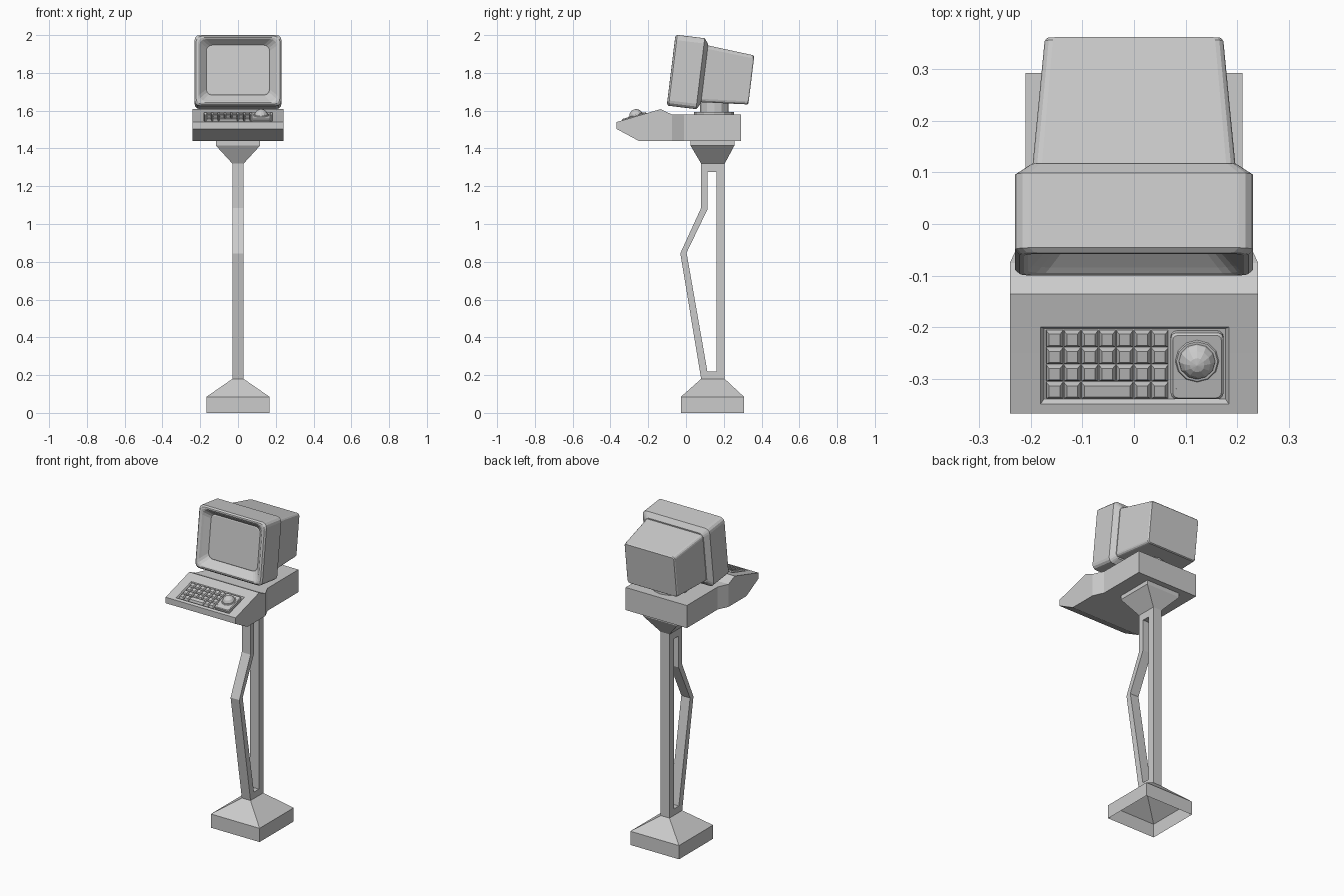
import bpy, bmesh
from math import radians, sin, cos, pi, atan2
from mathutils import Matrix, Vector

if "Cube" in bpy.data.objects:
    bpy.data.objects.remove(bpy.data.objects["Cube"])


def finish(name, bm, mat=Matrix()):
    bmesh.ops.recalc_face_normals(bm, faces=bm.faces)
    me = bpy.data.meshes.new(name)
    bm.to_mesh(me)
    bm.free()
    ob = bpy.data.objects.new(name, me)
    ob.matrix_world = mat
    bpy.context.collection.objects.link(ob)
    return ob


def add_loft(bm, rings, cap0=True, cap1=True, closed=False):
    vs = [[bm.verts.new(p) for p in r] for r in rings]
    n = len(vs[0])
    pairs = list(zip(vs, vs[1:])) + ([(vs[-1], vs[0])] if closed else [])
    for a, b in pairs:
        for i in range(n):
            j = (i + 1) % n
            bm.faces.new((a[i], a[j], b[j], b[i]))
    if not closed and cap0:
        bm.faces.new(vs[0][::-1])
    if not closed and cap1:
        bm.faces.new(vs[-1])


def loft(name, rings, mat=Matrix(), **kw):
    bm = bmesh.new()
    add_loft(bm, rings, **kw)
    return finish(name, bm, mat)


def rect(x0, x1, y0, y1, z):
    return [(x0, y0, z), (x1, y0, z), (x1, y1, z), (x0, y1, z)]


def rounded(cx, cy, hx, hy, r, z, n=3):
    pts = []
    for k, (sx, sy) in enumerate([(1, 1), (-1, 1), (-1, -1), (1, -1)]):
        for i in range(n + 1):
            a = (k + i / n) * pi / 2
            pts.append((cx + sx * (hx - r) + r * cos(a), cy + sy * (hy - r) + r * sin(a), z))
    return pts


def circle(cx, cy, r, z, n):
    return [(cx + r * cos(2 * pi * i / n), cy + r * sin(2 * pi * i / n), z) for i in range(n)]


# Foot: open-bottomed shell tapering to the column
loft("foot", [rect(-.167, .167, -.027, .307, 0), rect(-.167, .167, -.027, .307, .085),
              rect(-.03, .03, .08, .205, .18)], cap0=False)

# Column: bent frame around a long opening
outer = [(.08, .18), (-.03, .845), (.08, 1.085), (.08, 1.32), (.205, 1.32), (.205, .18)]
inner = [(.113, .22), (.003, .848), (.115, 1.08), (.115, 1.275), (.161, 1.275), (.161, .22)]
w = .03
loft("column", [[(-w, *o), (w, *o), (w, *i), (-w, *i)] for o, i in zip(outer, inner)], closed=True)

# Flared bracket under the console
loft("bracket", [rect(-.03, .03, .08, .205, 1.32), rect(-.117, .117, .024, .256, 1.415),
                 rect(-.117, .117, .024, .256, 1.445)])

# Console: sections from front to back (y, bottom, top, half width)
stations = [(-.367, 1.503, 1.54, .24), (-.25, 1.44, 1.574, .24), (-.135, 1.44, 1.608, .24),
            (-.075, 1.44, 1.58, .24), (-.01, 1.44, 1.58, .21), (.292, 1.44, 1.58, .21)]
console = loft("console", [[(-h, y, b), (h, y, b), (h, y, t), (-h, y, t)] for y, b, t, h in stations])

# Keyboard recess, cut in the frame of the sloping deck
deck = Matrix.Translation((0, -.367, 1.54)) @ Matrix.Rotation(atan2(.068, .232), 4, 'X')
cutter = loft("recess_cutter", [rect(-.174, .177, .026, .168, -.012),
                                rect(-.181, .184, .019, .175, 0),
                                rect(-.181, .184, .019, .175, .02)], deck)
cutter.hide_render = True
cutter.hide_viewport = True
cut = console.modifiers.new("recess", 'BOOLEAN')
cut.operation = 'DIFFERENCE'
cut.solver = 'EXACT'
cut.object = cutter

# Keys: seven columns, four rows, with a wide bar in the front row
bm = bmesh.new()
px, pt = .0339, .0347
for row in range(4):
    cells = [(c, 1) for c in range(7)] if row else [(0, 1), (1, 1), (2, 3), (5, 1), (6, 1)]
    for c, span in cells:
        x0, t0 = -.17 + c * px, .028 + row * pt
        x1, t1 = x0 + span * px - .001, t0 + pt - .001
        add_loft(bm, [rect(x0, x1, t0, t1, -.013), rect(x0 + .001, x1 - .001, t0 + .001, t1 - .001, -.006),
                      rect(x0 + .006, x1 - .006, t0 + .007, t1 - .004, .005)], cap0=False)
finish("keys", bm, deck)

# Trackball plate, collar, ball and screws
bx, bt = .122, .108
loft("trackball_plate", [rounded(bx, .097, .051, .067, .012, -.013),
                         rounded(bx, .097, .051, .067, .012, .003),
                         rounded(bx, .097, .047, .063, .010, .007)], deck)
loft("trackball_collar", [circle(bx, bt, .043, .006, 12), circle(bx, bt, .040, .010, 12)], deck)
bm = bmesh.new()
bmesh.ops.create_uvsphere(bm, u_segments=12, v_segments=8, radius=.037,
                          matrix=Matrix.Translation((bx, bt, .001)))
finish("trackball", bm, deck)
bm = bmesh.new()
for x in (bx - .039, bx + .039):
    add_loft(bm, [circle(x, .051, .002, .006, 6), circle(x, .051, .002, .008, 6)])
finish("plate_screws", bm, deck)

# Swivel neck
loft("swivel_base", [circle(0, .148, .105, 1.578, 12), circle(0, .148, .105, 1.594, 12)])
loft("swivel_post", [circle(0, .15, .076, 1.59, 12), circle(0, .15, .076, 1.66, 12)])

# Monitor: rings from screen centre out over the bezel and along the casing
# (depth, centre height, half width, half height, corner radius), tilted back 7 degrees
tilt = Matrix.Translation((0, 0, 1.8)) @ Matrix.Rotation(radians(-7), 4, 'X')


def ring(depth, cz, hx, hz, r):
    return [(x, depth, z) for x, z, _ in rounded(0, cz, hx, hz, r, 0)]


loft("monitor_casing", [ring(-.040, .010, .163, .128, .028), ring(-.038, .010, .168, .133, .030),
                        ring(-.066, .006, .196, .158, .034), ring(-.076, .005, .205, .166, .034),
                        ring(-.080, .005, .213, .173, .032), ring(-.079, .005, .222, .181, .030),
                        ring(-.070, .005, .230, .189, .028), ring(.076, .005, .230, .189, .028),
                        ring(.098, .006, .200, .160, .020)], tilt)
loft("monitor_back", [ring(.090, .007, .197, .152, .018), ring(.342, .005, .173, .131, .016),
                      ring(.348, .005, .168, .126, .014)], tilt)
